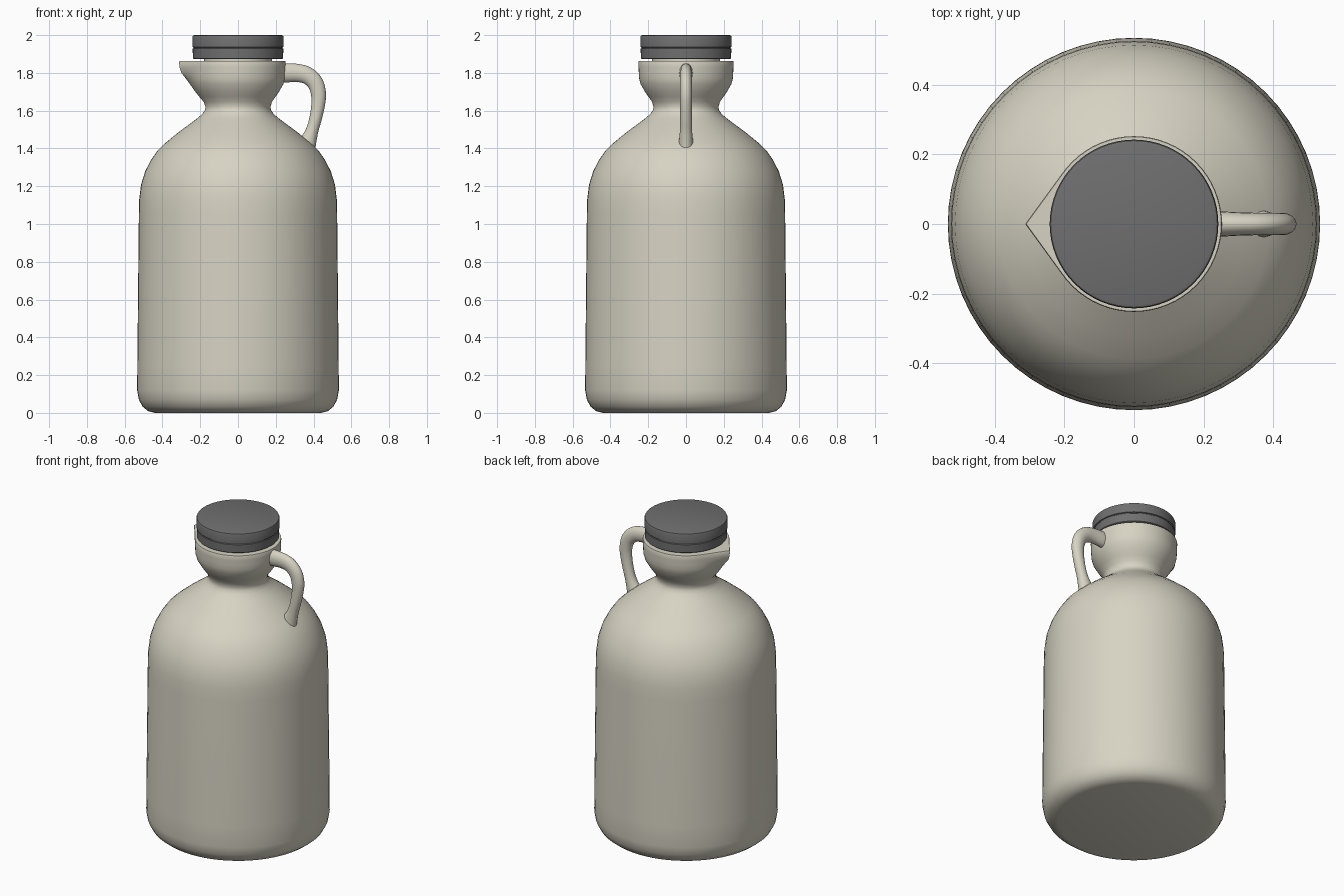
import bpy, bmesh, math
from mathutils import Vector

if "Cube" in bpy.data.objects:
    bpy.data.objects.remove(bpy.data.objects["Cube"])

SEG = 64


def material(name, rgb):
    m = bpy.data.materials.new(name)
    m.diffuse_color = (*rgb, 1)
    m.use_nodes = True
    m.node_tree.nodes["Principled BSDF"].inputs["Base Color"].default_value = m.diffuse_color
    return m


cream = material("cream plastic", (0.68, 0.655, 0.55))
grey = material("dark grey cap", (0.16, 0.16, 0.16))


def skin(name, rings, mat, angle=35):
    """Bridge a list of vertex rings, cap both ends and smooth."""
    bm = bmesh.new()
    loops = [[bm.verts.new(p) for p in ring] for ring in rings]
    for a, b in zip(loops, loops[1:]):
        n = len(a)
        for i in range(n):
            j = (i + 1) % n
            bm.faces.new((a[i], a[j], b[j], b[i]))
    bm.faces.new(loops[0][::-1])
    bm.faces.new(loops[-1])
    bmesh.ops.recalc_face_normals(bm, faces=bm.faces)
    me = bpy.data.meshes.new(name)
    bm.to_mesh(me)
    bm.free()
    me.materials.append(mat)
    ob = bpy.data.objects.new(name, me)
    bpy.context.collection.objects.link(ob)
    bpy.ops.object.select_all(action='DESELECT')
    ob.select_set(True)
    bpy.context.view_layer.objects.active = ob
    bpy.ops.object.shade_smooth_by_angle(angle=math.radians(angle))
    return ob


def ring(r, z, spout=0):
    """Circle, optionally drawn out to a point towards -x."""
    pts = []
    a = math.acos(r / spout) if spout > r else 0
    for i in range(SEG):
        t = 2 * math.pi * i / SEG
        off = abs(t - math.pi)
        d = r / math.cos(a - off) if off < a else r
        pts.append((d * math.cos(t), d * math.sin(t), z))
    return pts


# Jug body, shoulder, neck and pouring lip: radius, height, spout reach
body = [(.44, 0), (.475, .009), (.505, .033), (.525, .07), (.534, .12),
        (.533, .25), (.525, 1.05), (.523, 1.13), (.513, 1.21), (.491, 1.28),
        (.46, 1.34), (.425, 1.39), (.387, 1.427), (.32, 1.482), (.25, 1.534),
        (.215, 1.56), (.188, 1.583), (.175, 1.603), (.172, 1.62),
        (.18, 1.647, .182), (.2, 1.675, .206), (.217, 1.70, .226),
        (.24, 1.74, .254), (.248, 1.77, .276), (.25, 1.80, .30),
        (.251, 1.83, .31), (.252, 1.858, .312), (.25, 1.862, .309),
        (.18, 1.862), (.18, 1.88)]
skin("jug_body", [ring(*p) for p in body], cream, 40)

# Screw cap with a seam above its lower band
cap = [(.234, 1.873), (.239, 1.877), (.24, 1.928), (.236, 1.931),
       (.236, 1.934), (.242, 1.937), (.242, 1.99), (.239, 1.997), (.23, 2.0)]
skin("cap", [ring(*p) for p in cap], grey, 40)

# Handle path: x, z, half thickness, half width
path = [(.20, 1.80, .052, .036), (.25, 1.80, .051, .036), (.31, 1.80, .048, .033),
        (.365, 1.787, .046, .032), (.408, 1.748, .043, .032),
        (.426, 1.69, .040, .032), (.424, 1.63, .036, .031),
        (.411, 1.56, .033, .031), (.394, 1.50, .033, .032),
        (.376, 1.45, .042, .036), (.355, 1.405, .058, .042)]
pts = [Vector(p) for p in path]
dense = []
for i in range(len(pts) - 1):
    p0, p1 = pts[max(i - 1, 0)], pts[i]
    p2, p3 = pts[i + 1], pts[min(i + 2, len(pts) - 1)]
    for k in range(4):
        t = k / 4
        dense.append(.5 * (2 * p1 + (p2 - p0) * t + (2 * p0 - 5 * p1 + 4 * p2 - p3) * t * t
                           + (3 * p1 - p0 - 3 * p2 + p3) * t ** 3))
dense.append(pts[-1])
rings = []
for i, p in enumerate(dense):
    d = dense[min(i + 1, len(dense) - 1)] - dense[max(i - 1, 0)]
    n = Vector((-d[1], d[0])).normalized()
    loop = []
    for k in range(20):
        a = 2 * math.pi * k / 20
        c = p[2] * math.cos(a)
        loop.append((p[0] + n[0] * c, p[3] * math.sin(a), p[1] + n[1] * c))
    rings.append(loop)
skin("handle", rings, cream, 60)
